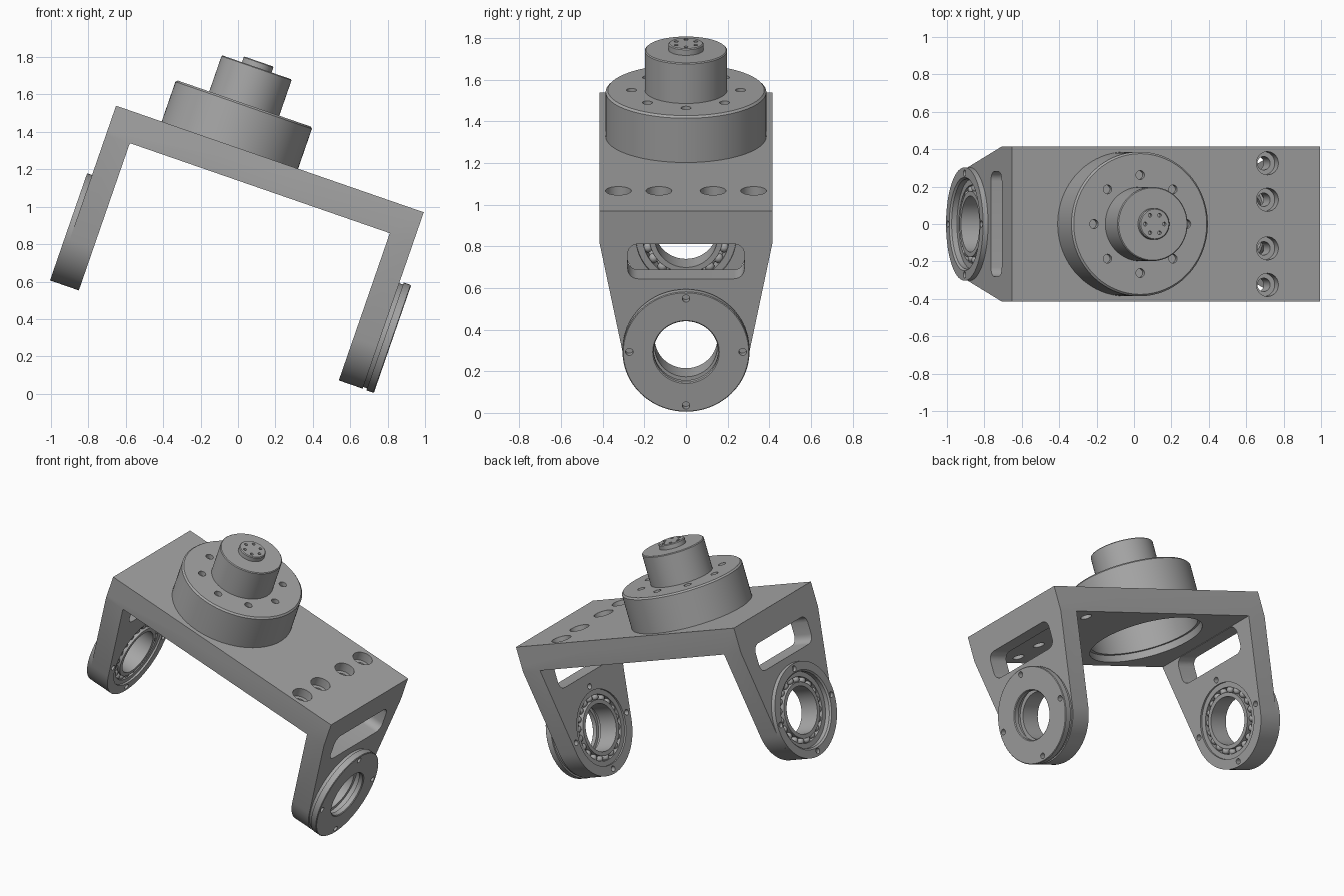
import bpy, bmesh
from math import pi, sin, cos, radians, atan2, acos, hypot
from mathutils import Matrix, Vector

if "Cube" in bpy.data.objects:
    bpy.data.objects.remove(bpy.data.objects["Cube"])

grey = bpy.data.materials.new("machined_grey")
grey.use_nodes = True
GREY = (0.38, 0.38, 0.38, 1)
grey.diffuse_color = GREY
grey.node_tree.nodes["Principled BSDF"].inputs["Base Color"].default_value = GREY

# Everything is built upright with the top left plate edge at the origin, then tilted
TILT = Matrix.Translation((-0.652, 0, 1.54)) @ Matrix.Rotation(radians(19.1), 4, 'Y')
LENGTH, HALF, PLATE, ARM = 1.741, 0.415, 0.165, 0.135
PIVOT_Z, PIVOT_R = -0.695, 0.303
HUB_X = 0.644
SIDEWAYS = Matrix.Rotation(pi / 2, 4, 'Y')


def finish(name, bm):
    bmesh.ops.recalc_face_normals(bm, faces=bm.faces)
    mesh = bpy.data.meshes.new(name)
    bm.to_mesh(mesh)
    bm.free()
    mesh.materials.append(grey)
    ob = bpy.data.objects.new(name, mesh)
    bpy.context.collection.objects.link(ob)
    ob.matrix_world = TILT
    return ob


def prism(name, points, sweep):
    bm = bmesh.new()
    face = bm.faces.new([bm.verts.new(p) for p in points])
    new = bmesh.ops.extrude_face_region(bm, geom=[face])["geom"]
    verts = [v for v in new if isinstance(v, bmesh.types.BMVert)]
    bmesh.ops.translate(bm, vec=sweep, verts=verts)
    return finish(name, bm)


def lathe(name, profile, place, steps=72):
    """Revolve a closed (radius, height) profile about the local z axis."""
    bm = bmesh.new()
    vs = [bm.verts.new((r, 0, h)) for r, h in profile]
    edges = [bm.edges.new((a, b)) for a, b in zip(vs, vs[1:] + vs[:1])
             if a.co.x > 0 or b.co.x > 0]
    bmesh.ops.spin(bm, geom=vs + edges, cent=(0, 0, 0), axis=(0, 0, 1),
                   angle=2 * pi, steps=steps)
    bmesh.ops.remove_doubles(bm, verts=bm.verts, dist=1e-5)
    bmesh.ops.transform(bm, matrix=place, verts=bm.verts)
    return finish(name, bm)


def drill(name, r, low, high, place, steps=24):
    return lathe(name, [(0, low), (r, low), (r, high), (0, high)], place, steps)


def carve(target, cutter, mode='DIFFERENCE'):
    mod = target.modifiers.new("cut", 'BOOLEAN')
    mod.operation, mod.object, mod.solver = mode, cutter, 'EXACT'
    bpy.context.view_layer.update()
    bpy.context.view_layer.objects.active = target
    bpy.ops.object.modifier_apply(modifier=mod.name)
    bpy.data.objects.remove(cutter)


def at_hub(x=0, y=0):
    return Matrix.Translation((HUB_X + x, y, 0))


def at_pivot(x, y=0, z=0):
    return Matrix.Translation((x, y, PIVOT_Z + z)) @ SIDEWAYS


def pivot_screws(target, x, depth):
    for k in range(4):
        y, z = 0.272 * cos(k * pi / 2), 0.272 * sin(k * pi / 2)
        carve(target, drill("screw_cutter", 0.018, -depth, depth, at_pivot(x, y, z)))


# Bracket: a U profile trimmed by the tapering, rounded arm outline
inner = LENGTH - ARM
u_shape = [(0, 0), (LENGTH, 0), (LENGTH, -1.1), (inner, -1.1), (inner, -PLATE),
           (ARM, -PLATE), (ARM, -1.1), (0, -1.1)]
bracket = prism("bracket", [(x, -HALF, z) for x, z in u_shape], (0, 2 * HALF, 0))
drop = -PLATE - PIVOT_Z
start = atan2(drop, HALF) - acos(PIVOT_R / hypot(HALF, drop))
outline = [(-HALF, -PLATE), (-HALF, 0.1), (HALF, 0.1), (HALF, -PLATE)]
for k in range(41):
    a = start - (pi + 2 * start) * k / 40
    outline.append((PIVOT_R * cos(a), PIVOT_Z + PIVOT_R * sin(a)))
carve(bracket, prism("trim", [(-0.2, y, z) for y, z in outline], (2.3, 0, 0)), 'INTERSECT')

# Rounded slots through both arms
slot, corner = [], 0.05
for cy, cz, first in ((0.23, -0.218, 0), (-0.23, -0.218, 90),
                      (-0.23, -0.295, 180), (0.23, -0.295, 270)):
    for k in range(7):
        a = radians(first + 15 * k)
        slot.append((-0.2, cy + corner * cos(a), cz + corner * sin(a)))
carve(bracket, prism("slot_cutter", slot, (2.3, 0, 0)))

# Bearing bores, hub opening and counterbored mounting holes
carve(bracket, drill("bore_cutter", 0.24, -0.2, 2.1, at_pivot(0), 72))
carve(bracket, drill("hub_cutter", 0.36, -0.3, 0.1, at_hub(), 72))
for y in (-0.325, -0.13, 0.13, 0.325):
    profile = [(0, -0.3), (0.036, -0.3), (0.036, -0.06), (0.062, -0.06), (0.062, 0.1), (0, 0.1)]
    carve(bracket, lathe("mount_cutter", profile, Matrix.Translation((1.445, y, 0)), 32))
pivot_screws(bracket, ARM, 0.04)
pivot_screws(bracket, inner, 0.04)

# Stepped hollow hub housing with a sleeve through the plate
housing = lathe("hub_housing", [
    (0.36, 0), (0.386, 0), (0.386, 0.225), (0.376, 0.235), (0.198, 0.235),
    (0.198, 0.435), (0.193, 0.44), (0.084, 0.44), (0.084, 0.468), (0.079, 0.473),
    (0, 0.473), (0, 0.2), (0.342, 0.2), (0.342, -0.12), (0.36, -0.12)], at_hub(), 96)
for count, ring, r, low, high in ((8, 0.262, 0.024, 0.205, 0.3), (6, 0.054, 0.01, 0.45, 0.5)):
    for k in range(count):
        a = 2 * pi * k / count
        place = at_hub(ring * cos(a), ring * sin(a))
        carve(housing, drill("hub_screw_cutter", r, low, high, place, 20))

# Bearing retainer on the left-hand arm, cover on the other arm
retainer = lathe("bearing_retainer", [(0.24, 0), (0.303, 0), (0.303, -0.028),
                                      (0.25, -0.028), (0.24, -0.018)], at_pivot(0))
pivot_screws(retainer, -0.028, 0.02)
cover = lathe("bearing_cover", [
    (0.175, -0.01), (0.24, -0.01), (0.24, 0), (0.294, 0), (0.294, 0.022), (0.305, 0.022),
    (0.305, 0.06), (0.301, 0.064), (0.16, 0.064), (0.155, 0.059), (0.155, 0.03),
    (0.175, 0.03)], at_pivot(LENGTH))
pivot_screws(cover, LENGTH + 0.064, 0.035)

# Ball bearings: two races and a ring of balls in each arm
objects = [bracket, housing, retainer, cover]
for side, x in (("left_arm", 0.0), ("right_arm", inner)):
    for part, r0, r1, low, high in (("outer_race", 0.208, 0.24, 0.012, 0.122),
                                    ("inner_race", 0.15, 0.176, 0.004, 0.13)):
        objects.append(lathe(f"{side}_{part}", [
            (r0, low), (r1, low), (r1, high), (r0, high)], at_pivot(x)))
    bm = bmesh.new()
    for k in range(20):
        a = 2 * pi * k / 20
        for depth in (0.036, 0.098):
            spot = Vector((x + depth, 0.192 * cos(a), PIVOT_Z + 0.192 * sin(a)))
            bmesh.ops.create_uvsphere(bm, u_segments=14, v_segments=8, radius=0.024,
                                      matrix=Matrix.Translation(spot))
    objects.append(finish(f"{side}_balls", bm))

# Smooth the round surfaces and keep the machined edges crisp
bpy.ops.object.select_all(action='DESELECT')
for ob in objects:
    ob.select_set(True)
bpy.context.view_layer.objects.active = bracket
bpy.ops.object.shade_smooth_by_angle(angle=radians(30))
